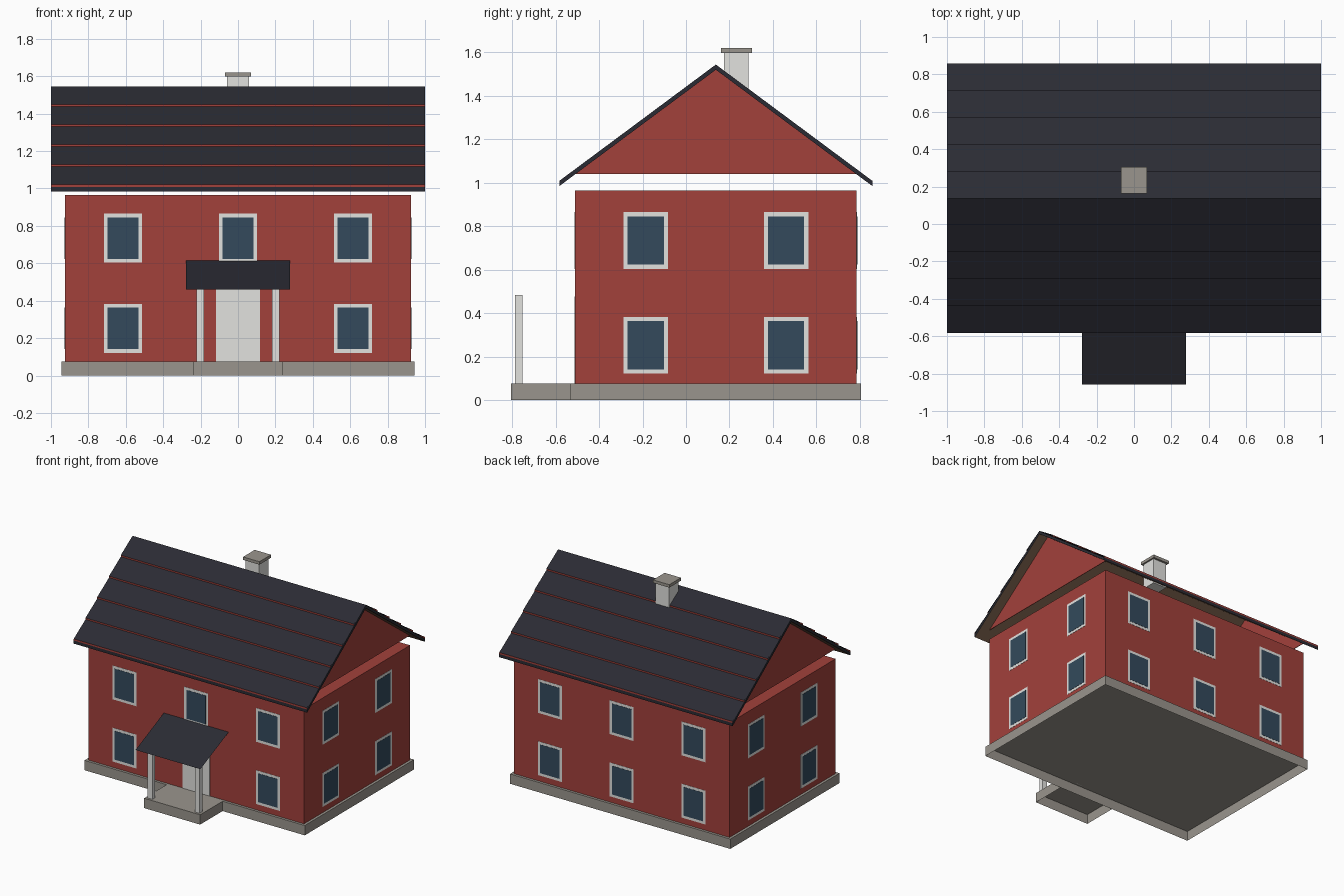
import bpy, bmesh

if "Cube" in bpy.data.objects:
    bpy.data.objects.remove(bpy.data.objects["Cube"])

def srgb(h):
    c = [int(h[i:i + 2], 16) / 255 for i in (0, 2, 4)]
    return [v / 12.92 if v <= 0.04045 else ((v + 0.055) / 1.055) ** 2.4 for v in c] + [1]

def material(name, hexcode):
    m = bpy.data.materials.new(name)
    m.diffuse_color = srgb(hexcode)
    m.use_nodes = True
    m.node_tree.nodes["Principled BSDF"].inputs["Base Color"].default_value = m.diffuse_color
    return m

RED = material("red_wall", "A2413B")
WHITE = material("white_trim", "E2E2DF")
GLASS = material("window_glass", "334A5C")
STONE = material("grey_stone", "9A958D")
ROOF = material("dark_roof", "2A2B33")
WOOD = material("brown_soffit", "735A47")

YC = 0.1375                      # middle of the house in y
X, Y0, Y1 = 0.924, -0.511, 0.786  # wall planes
BASE = 0.076                     # top of the foundation
RIDGE, SLOPE = 1.52, 0.743       # roof underside at the ridge, and its fall

def finish(name, bm, *mats, recalc=True):
    mesh = bpy.data.meshes.new(name)
    if recalc:
        bmesh.ops.recalc_face_normals(bm, faces=bm.faces)
    bm.to_mesh(mesh)
    bm.free()
    for m in mats:
        mesh.materials.append(m)
    ob = bpy.data.objects.new(name, mesh)
    bpy.context.collection.objects.link(ob)
    return ob

def box(name, x, y, z, mat, open_bottom=False):
    bm = bmesh.new()
    bmesh.ops.create_cube(bm, size=1)
    for v in bm.verts:
        v.co = [r[0] if c < 0 else r[1] for c, r in zip(v.co, (x, y, z))]
    if open_bottom:
        low = [f for f in bm.faces if f.normal.z < -0.5]
        bmesh.ops.delete(bm, geom=low, context='FACES')
    return finish(name, bm, mat, recalc=False)

def extrude_x(name, profile, x0, x1, *mats):
    """Extrude a closed (y, z) profile along x."""
    bm = bmesh.new()
    f = bm.faces.new([bm.verts.new((x0, y, z)) for y, z in profile])
    r = bmesh.ops.extrude_face_region(bm, geom=[f])
    for v in r["geom"]:
        if isinstance(v, bmesh.types.BMVert):
            v.co.x = x1
    return finish(name, bm, *mats)

def sheet(name, quads, *mats):
    """Flat quads given as ((y, z), (y, z), half width, material index)."""
    bm = bmesh.new()
    for (ya, za), (yb, zb), w, mi in quads:
        f = bm.faces.new([bm.verts.new(p) for p in
                          ((-w, ya, za), (w, ya, za), (w, yb, zb), (-w, yb, zb))])
        f.material_index = mi
    return finish(name, bm, *mats, recalc=False)

def plate(name, wall, u, z, w, h, t, mat):
    """Thin plate lying on one of the four walls."""
    us, zs = (u - w / 2, u + w / 2), (z - h / 2, z + h / 2)
    if wall == "front":
        box(name, us, (Y0 - t, Y0), zs, mat)
    elif wall == "back":
        box(name, us, (Y1, Y1 + t), zs, mat)
    elif wall == "right":
        box(name, (X, X + t), us, zs, mat)
    else:
        box(name, (-X - t, -X), us, zs, mat)

# Foundation (hollow below) and walls
box("foundation", (-0.944, 0.944), (-0.531, 0.806), (0, BASE), STONE, open_bottom=True)
box("walls", (-X, X), (Y0, Y1), (BASE, 0.964), RED, open_bottom=True)

# Windows: frame plate with a glass plate on it
cols = {"front": (-0.615, 0, 0.615), "back": (-0.615, 0, 0.615),
        "left": (YC - 0.323, YC + 0.323), "right": (YC - 0.323, YC + 0.323)}
for wall, us in cols.items():
    for z in (0.252, 0.734):
        for u in us:
            if wall == "front" and u == 0 and z < 0.5:
                continue     # the door is here
            plate(wall + "_window_frame", wall, u, z, 0.205, 0.262, 0.0015, WHITE)
            plate(wall + "_window_glass", wall, u, z, 0.167, 0.222, 0.003, GLASS)

# Door
plate("door", "front", 0, BASE + 0.2, 0.235, 0.40, 0.003, WHITE)

# Porch: hollow step, posts and a thin sloping roof
box("porch_step", (-0.24, 0.24), (-0.806, -0.531), (0, BASE), STONE, open_bottom=True)
for s in (-1, 1):
    box("porch_post", (s * 0.202 - 0.02, s * 0.202 + 0.02), (-0.788, -0.753), (BASE, 0.483), WHITE)
sheet("porch_roof", [((-0.857, 0.459), (Y0, 0.614), 0.278, 0)], ROOF)

# Gable plates, open below
d = 0.646
for s in (-1, 1):
    extrude_x("gable", [(YC - d, RIDGE - SLOPE * d), (YC + d, RIDGE - SLOPE * d), (YC, RIDGE)],
              s * X, s * (X - 0.004), RED)

# Roof deck: a folded slab, brown below
ROW, THICK, LIFT = 0.144, 0.024, 0.013
end = ROW * 5
top = RIDGE + THICK
deck = extrude_x("roof_deck", [(YC - end, RIDGE - SLOPE * end), (YC, RIDGE),
                               (YC + end, RIDGE - SLOPE * end), (YC + end, top - SLOPE * end),
                               (YC, top), (YC - end, top - SLOPE * end)], -1, 1, ROOF, WOOD)
for p in deck.data.polygons:
    if p.normal.z < -0.3:
        p.material_index = 1

# Five rows of roofing on each side, each a tilted sheet with a red lower lip
rows = []
for s in (-1, 1):
    for k in range(5):
        za, zb = top - SLOPE * ROW * k, top - SLOPE * ROW * (k + 1)
        ya, yb = YC + s * ROW * k, YC + s * ROW * (k + 1)
        quads = [((ya, za + 0.001), (yb, zb + LIFT), 1, 0), ((yb, zb + LIFT), (yb, zb), 1, 1)]
        if s < 0:            # keep the faces looking outward
            quads = [(b, a, w, m) for a, b, w, m in quads]
        rows += quads
sheet("roof_rows", rows, ROOF, RED)

# Chimney
box("chimney", (-0.058, 0.058), (0.174, 0.288), (1.40, 1.598), WHITE)
box("chimney_cap", (-0.07, 0.07), (0.162, 0.304), (1.598, 1.621), STONE)
